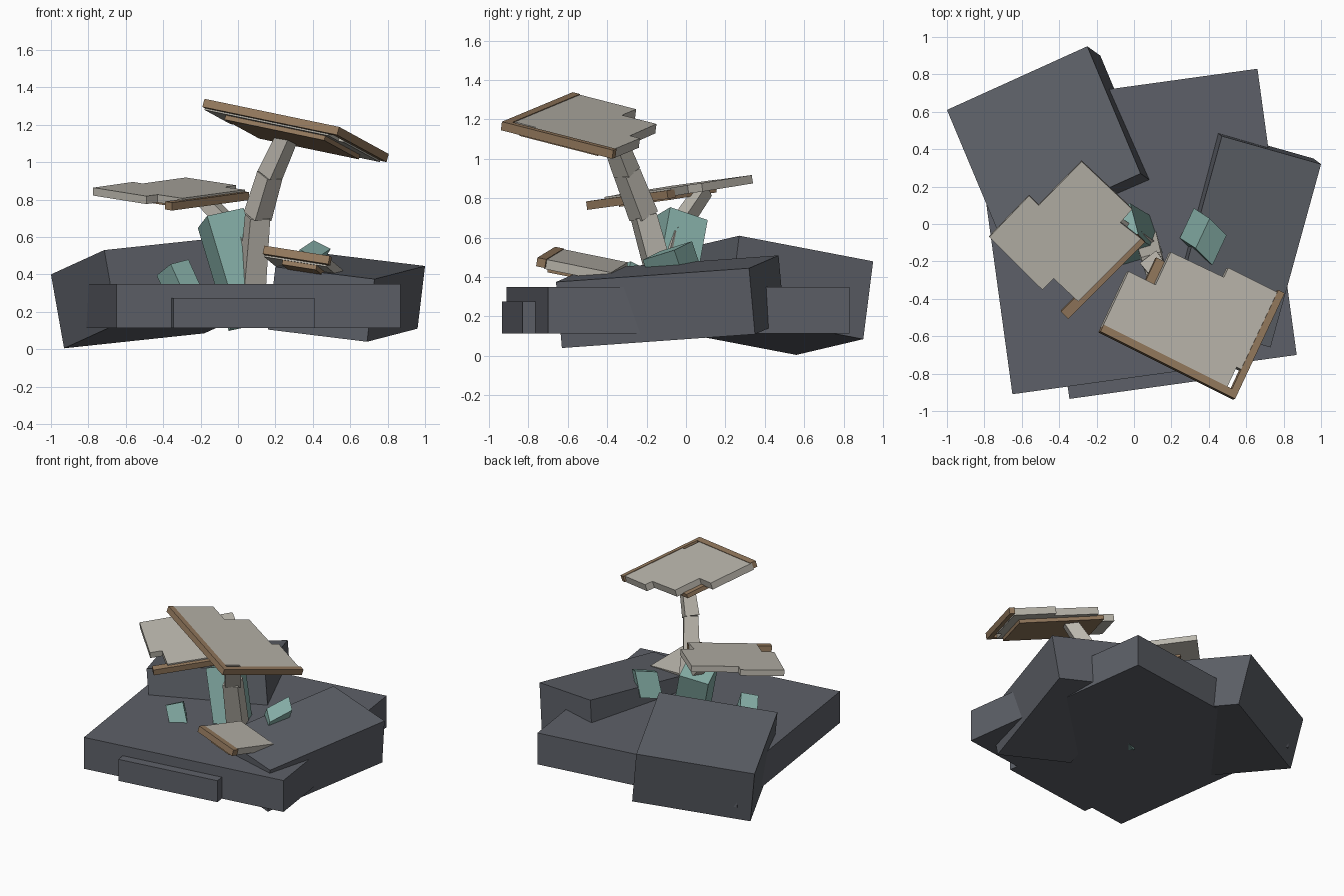
import bpy, bmesh
from mathutils import Vector as V

if "Cube" in bpy.data.objects:
    bpy.data.objects.remove(bpy.data.objects["Cube"])


def material(name, rgb):
    m = bpy.data.materials.new(name)
    m.diffuse_color = (*rgb, 1)
    m.use_nodes = True
    m.node_tree.nodes["Principled BSDF"].inputs["Base Color"].default_value = m.diffuse_color
    return m


ROCK = material("slate grey", (0.11, 0.118, 0.138))
TEAL = material("crystal teal", (0.24, 0.43, 0.39))
BEIGE = material("pale stone", (0.50, 0.475, 0.42))
BROWN = material("wood brown", (0.30, 0.195, 0.112))


def prism(name, mat, base, w):
    """Closed solid: polygon base swept along w."""
    bm = bmesh.new()
    lo = [bm.verts.new(p) for p in base]
    hi = [bm.verts.new(V(p) + V(w)) for p in base]
    bm.faces.new(lo)
    bm.faces.new(hi)
    n = len(lo)
    for i in range(n):
        bm.faces.new((lo[i], lo[(i + 1) % n], hi[(i + 1) % n], hi[i]))
    bmesh.ops.recalc_face_normals(bm, faces=bm.faces)
    me = bpy.data.meshes.new(name)
    bm.to_mesh(me)
    bm.free()
    me.materials.append(mat)
    ob = bpy.data.objects.new(name, me)
    bpy.context.collection.objects.link(ob)
    return ob


def block(name, mat, corner, u, v, w):
    """Tilted box from one corner and three edges."""
    o, u, v = V(corner), V(u), V(v)
    return prism(name, mat, [o, o + u, o + u + v, o + v], w)


def sheet(name, mat, frame, poly, top, thick):
    """Plate on a tilted frame (origin, u, v); poly in fractions of u and v."""
    o, u, v = (V(a) for a in frame)
    n = u.cross(v).normalized()
    if n.z < 0:
        n = -n
    return prism(name, mat, [o + u * s + v * t + n * top for s, t in poly], -n * thick)


def rect(s0, s1, t0, t1):
    return [(s0, t0), (s1, t0), (s1, t1), (s0, t1)]


def limb(name, nodes):
    """Chain of square tapering segments through (point, width) nodes."""
    for i, ((a, wa), (b, wb)) in enumerate(zip(nodes, nodes[1:])):
        a, b = V(a), V(b)
        q = (b - a).to_track_quat('Z', 'Y')
        bm = bmesh.new()
        bmesh.ops.create_cube(bm, size=1)
        for p in bm.verts:
            end, w = (b, wb) if p.co.z > 0 else (a, wa)
            p.co = end + q @ V((p.co.x * w, p.co.y * w, 0))
        me = bpy.data.meshes.new(name)
        bm.to_mesh(me)
        bm.free()
        me.materials.append(BEIGE)
        ob = bpy.data.objects.new(f"{name}_{i + 1}", me)
        bpy.context.collection.objects.link(ob)


# Ground slab, front ledge and two tilted rocks
block("ground_slab", ROCK, (-0.65, -0.91, 0.113), (1.52, 0.21, 0), (-0.21, 1.53, 0), (0, 0, 0.237))
block("front_ledge", ROCK, (-0.345, -0.935, 0.113), (0.755, 0.105, 0), (-0.03, 0.2, 0), (0, 0, 0.162))
block("back_rock", ROCK, (-1.0, 0.61, 0.40), (0.75, 0.34, 0.08), (0.285, -0.68, 0.13), (0.07, -0.05, -0.395))
block("right_rock", ROCK, (1.0, 0.32, 0.445), (-0.53, 0.15, 0.065), (-0.27, -0.98, -0.07), (-0.04, 0.03, -0.335))

# Crystals
block("tall_crystal", TEAL, (0.03, -0.08, 0.755), (-0.195, -0.07, -0.042), (-0.05, 0.19, -0.065), (0.165, -0.10, -0.55))
block("right_crystal", TEAL, (0.405, 0.03, 0.582), (0.09, -0.09, -0.045), (-0.075, -0.16, -0.05), (-0.085, 0.055, -0.16))
block("left_crystal", TEAL, (-0.265, -0.28, 0.48), (-0.095, -0.07, -0.025), (-0.075, 0.12, -0.06), (0.10, -0.055, -0.22))

# Trunk and branch
limb("trunk", [((0.075, -0.11, 0.33), 0.12), ((0.105, -0.215, 0.71), 0.11),
               ((0.17, -0.30, 0.93), 0.10), ((0.27, -0.385, 1.15), 0.085)])
limb("branch", [((0.07, -0.12, 0.42), 0.10), ((0.0, -0.06, 0.62), 0.08), ((-0.22, 0.09, 0.84), 0.07)])

# High canopy: notched plate, two rims, underside panel
high = ((-0.18, -0.575, 1.335), (0.72, -0.36, -0.15), (0.265, 0.565, -0.145))
sheet("high_canopy", BEIGE, high,
      [(0, .05), (0, .57), (.2, .57), (.2, .88), (.59, .89), (.59, .98),
       (.96, .98), (.96, .25), (.92, .25), (.92, .05)], 0, 0.05)
sheet("high_front_rim", BROWN, high, rect(0, 1, 0, .065), 0.004, 0.045)
sheet("high_side_rim", BROWN, high, rect(.953, 1, .065, 1), 0.004, 0.045)
sheet("high_underside", BROWN, high, rect(.14, .88, .1, .8), -0.045, 0.03)

# Left canopy
left = ((0.05, -0.09, 0.845), (-0.41, -0.41, -0.056), (-0.41, 0.41, 0.066))
sheet("left_canopy", BEIGE, left,
      [(0, .03), (.82, .03), (.83, .34), (.977, .34), (.98, 1.03), (.45, 1.04),
       (.45, .915), (-.116, .92), (-.134, .28), (.03, .27)], 0.006, 0.043)
sheet("left_rim", BROWN, left, rect(0, 1, -.02, .075), -0.004, 0.043)
sheet("left_underside", BROWN, left, rect(.12, .75, .12, .7), -0.035, 0.02)

# Low front canopy
low = ((0.14, -0.665, 0.55), (0.35, -0.09, -0.055), (0.09, 0.37, -0.075))
sheet("low_canopy", BEIGE, low, rect(0, .95, .1, 1), 0, 0.05)
sheet("low_rim", BROWN, low, rect(0, 1, 0, .12), 0.004, 0.045)
sheet("low_underside", BROWN, low, rect(.28, .8, .12, .8), -0.05, 0.025)
